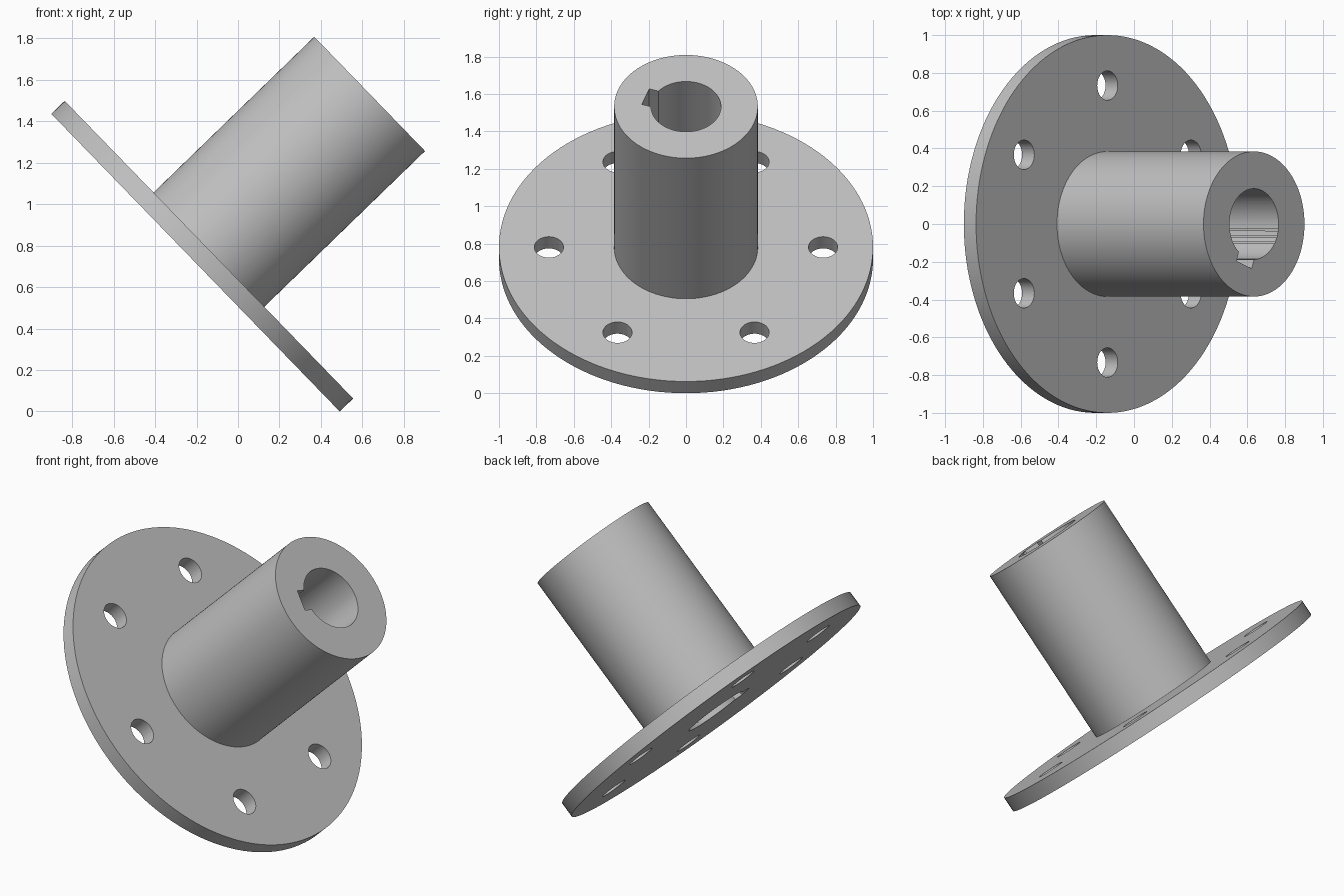
import bpy
import bmesh
from math import radians, pi, sin, cos
from mathutils import Matrix, Vector

cube = bpy.data.objects.get("Cube")
if cube:
    bpy.data.objects.remove(cube, do_unlink=True)

FLANGE_R, FLANGE_T = 1.0, 0.09
HUB_R, HEIGHT = 0.384, 1.17
BORE_R = 0.187
BOLT_CIRCLE, BOLT_R, BOLTS = 0.733, 0.078, 6
KEY_WIDTH, KEY_REACH, KEY_ANGLE = 0.122, 0.229, radians(-109)
SEGMENTS = 128

# Local axis of the part leans over towards +x
PLACE = Matrix.Translation((-0.205, 0, 0.718)) @ Matrix.Rotation(radians(45.9), 4, 'Y')

steel = bpy.data.materials.new("grey_steel")
steel.use_nodes = True
grey = (0.53, 0.53, 0.53, 1)
steel.diffuse_color = grey
steel.node_tree.nodes["Principled BSDF"].inputs["Base Color"].default_value = grey


def make_object(name, bm):
    bmesh.ops.recalc_face_normals(bm, faces=bm.faces)
    mesh = bpy.data.meshes.new(name)
    bm.to_mesh(mesh)
    bm.free()
    mesh.materials.append(steel)
    obj = bpy.data.objects.new(name, mesh)
    obj.matrix_world = PLACE
    bpy.context.scene.collection.objects.link(obj)
    return obj


def add_rod(bm, radius, x=0, y=0, segments=SEGMENTS):
    """Cutting rod that passes right through the part."""
    bmesh.ops.create_cone(bm, cap_ends=True, segments=segments, radius1=radius,
                          radius2=radius, depth=3, matrix=Matrix.Translation((x, y, 0.5)))


# Flange and hub: one stepped profile turned about the axis
bm = bmesh.new()
profile = [(0, 0), (FLANGE_R, 0), (FLANGE_R, FLANGE_T),
           (HUB_R, FLANGE_T), (HUB_R, HEIGHT), (0, HEIGHT)]
verts = [bm.verts.new((r, 0, z)) for r, z in profile]
edges = [bm.edges.new(pair) for pair in zip(verts, verts[1:])]
bmesh.ops.spin(bm, geom=verts + edges, cent=(0, 0, 0), axis=(0, 0, 1),
               angle=2 * pi, steps=SEGMENTS, use_duplicate=False)
bmesh.ops.remove_doubles(bm, verts=bm.verts, dist=0.0001)
body = make_object("flanged_hub", bm)

# Bore cutter
bm = bmesh.new()
add_rod(bm, BORE_R)
cutters = [make_object("bore_cutter", bm)]

# Keyway cutter: a square-sided bar from the axis outwards
bm = bmesh.new()
bmesh.ops.create_cube(bm, size=1, matrix=Matrix.Rotation(KEY_ANGLE, 4, 'Z')
                      @ Matrix.Translation((KEY_REACH / 2, 0, 0.5))
                      @ Matrix.Diagonal(Vector((KEY_REACH, KEY_WIDTH, 3, 1))))
cutters.append(make_object("keyway_cutter", bm))

# Bolt hole cutters
bm = bmesh.new()
for i in range(BOLTS):
    a = pi / 2 + 2 * pi * i / BOLTS
    add_rod(bm, BOLT_R, BOLT_CIRCLE * cos(a), BOLT_CIRCLE * sin(a), 48)
cutters.append(make_object("bolt_hole_cutter", bm))

# Cut the openings, then smooth the round walls
bpy.ops.object.select_all(action='DESELECT')
body.select_set(True)
bpy.context.view_layer.objects.active = body
for cutter in cutters:
    cutter.hide_render = True
    mod = body.modifiers.new(cutter.name, 'BOOLEAN')
    mod.operation = 'DIFFERENCE'
    mod.solver = 'EXACT'
    mod.object = cutter
    bpy.ops.object.modifier_apply(modifier=mod.name)
for cutter in cutters:
    bpy.data.objects.remove(cutter, do_unlink=True)
bpy.ops.object.shade_smooth_by_angle(angle=radians(30))
